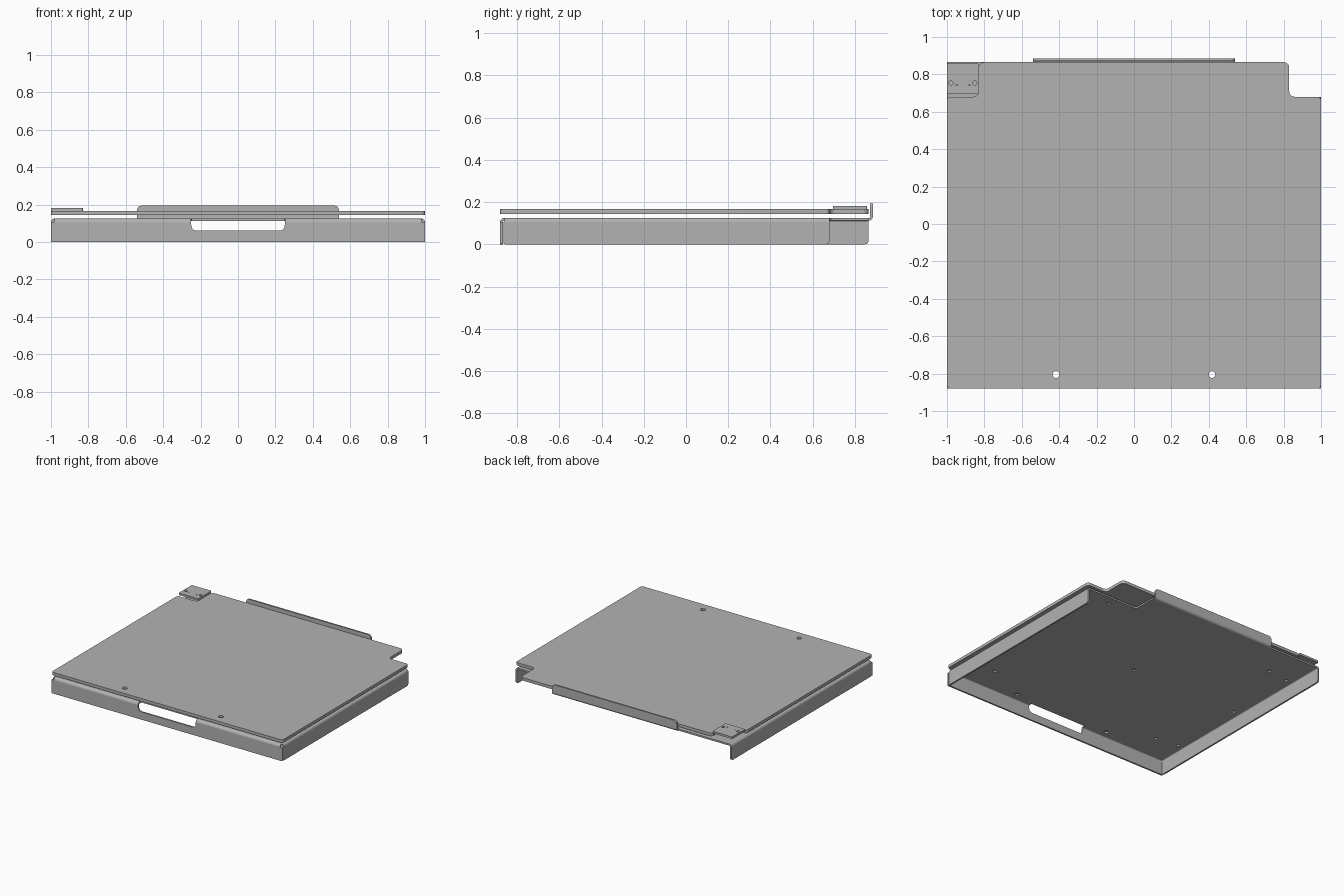
import bpy, bmesh
from math import sin, cos, pi
from mathutils import Vector

if "Cube" in bpy.data.objects:
    bpy.data.objects.remove(bpy.data.objects["Cube"])

grey = bpy.data.materials.new("grey_metal")
grey.use_nodes = True
grey.diffuse_color = (0.45, 0.45, 0.45, 1)
grey.node_tree.nodes["Principled BSDF"].inputs["Base Color"].default_value = grey.diffuse_color

T = 0.013                      # sheet thickness
R = 0.02                       # outer bend radius
DECK = 0.125                   # top of the tray
X, FRONT, BACK, NOTCH = 1.0, -0.88, 0.865, 0.68


def rounded(corners, steps=6):
    """Outline from (a, b, radius) corners, each rounded by its radius."""
    out = []
    for i, (a, b, r) in enumerate(corners):
        p = Vector((a, b))
        if r == 0:
            out.append(p)
            continue
        u = (Vector(corners[i - 1][:2]) - p).normalized()
        v = (Vector(corners[(i + 1) % len(corners)][:2]) - p).normalized()
        for k in range(steps + 1):
            t = k / steps * pi / 2
            out.append(p + u * r * (1 - sin(t)) + v * r * (1 - cos(t)))
    return out


def circle(a, b, r, n=20):
    return [Vector((a + r * cos(2 * pi * k / n), b + r * sin(2 * pi * k / n))) for k in range(n)]


def sheet(name, outline, axis, lo, hi, holes=()):
    """Fill an outline with holes and extrude it along an axis."""
    def place(p, d):
        return {"x": (d, p[0], p[1]), "y": (p[0], d, p[1]), "z": (p[0], p[1], d)}[axis]
    bm = bmesh.new()
    for loop in [outline, *holes]:
        vs = [bm.verts.new(place(p, lo)) for p in loop]
        for i, v in enumerate(vs):
            bm.edges.new((vs[i - 1], v))
    bmesh.ops.triangle_fill(bm, edges=bm.edges[:], use_beauty=True)
    ext = bmesh.ops.extrude_face_region(bm, geom=bm.faces[:], use_keep_orig=True)
    move = Vector(place((0, 0), hi - lo))
    bmesh.ops.translate(bm, vec=move, verts=[g for g in ext["geom"] if isinstance(g, bmesh.types.BMVert)])
    bmesh.ops.recalc_face_normals(bm, faces=bm.faces[:])
    me = bpy.data.meshes.new(name)
    bm.to_mesh(me)
    bm.free()
    me.materials.append(grey)
    ob = bpy.data.objects.new(name, me)
    bpy.context.collection.objects.link(ob)
    bpy.ops.object.select_all(action="DESELECT")
    ob.select_set(True)
    bpy.context.view_layer.objects.active = ob
    bpy.ops.object.shade_smooth_by_angle(angle=0.6)
    return ob


def bend(name, a, b, start, axis, lo, hi):
    """Quarter ring of sheet around centre (a, b)."""
    angles = [start + pi / 2 * k / 6 for k in range(7)]
    ring = [(a + R * cos(t), b + R * sin(t)) for t in angles]
    ring += [(a + (R - T) * cos(t), b + (R - T) * sin(t)) for t in reversed(angles)]
    sheet(name, ring, axis, lo, hi)


screw_holes = [circle(x, -0.805, 0.018) for x in (-0.417, 0.417)]

# Tray deck, with the handle cut and the back corner cut
SLOT = 0.25
deck = rounded([
    (-X + R, FRONT + R, 0), (-SLOT, FRONT + R, 0), (-SLOT, FRONT + 0.04, 0.01),
    (SLOT, FRONT + 0.04, 0.01), (SLOT, FRONT + R, 0), (X - R, FRONT + R, 0),
    (X - R, NOTCH, 0), (0.55, NOTCH, 0.02), (0.55, BACK, 0), (-X + R, BACK, 0)])
small = [circle(x, y, 0.013) for x in (-0.75, 0.75) for y in (-0.65, 0.61)]
small += [circle(x, y, 0.013) for x in (-0.93, 0.93) for y in (-0.62, 0, 0.58)]
small.append(circle(0, 0, 0.013))
sheet("tray_deck", deck, "z", DECK - T, DECK, screw_holes + small)

# Front flange with the handle slot
low = DECK - R
front = rounded([
    (-X, 0, 0.006), (X, 0, 0.006), (X, low, 0), (SLOT, low, 0), (SLOT, 0.06, 0.03),
    (-SLOT, 0.06, 0.03), (-SLOT, low, 0), (-X, low, 0)])
sheet("front_flange", front, "y", FRONT, FRONT + T)
for side, lo, hi in (("right", -X + R, -SLOT), ("left", SLOT, X - R)):
    bend("front_bend_" + side, FRONT + R, low, pi / 2, "x", lo, hi)

# Side flanges
for side, s, end in (("right", -1, BACK), ("left", 1, NOTCH)):
    start = FRONT + T + 0.002
    flange = rounded([(start, 0, 0.008), (end, 0, 0.018), (end, low, 0), (start, low, 0)])
    sheet(side + "_flange", flange, "x", *sorted((s * X, s * (X - T))))
    bend(side + "_bend", s * (X - R), low, 0 if s > 0 else pi / 2, "y", FRONT + R, end)

# Upturned back lip
LIP = 0.54
bend("back_lip_bend", BACK, DECK - T + R, -pi / 2, "x", -LIP, LIP)
lip = rounded([(-LIP, DECK - T + R, 0), (LIP, DECK - T + R, 0), (LIP, 0.194, 0.025), (-LIP, 0.194, 0.025)])
sheet("back_lip", lip, "y", BACK + R - T, BACK + R)

# Top plate, notched at both back corners
NX = 0.83
top = rounded([
    (-X, FRONT, 0.02), (X, FRONT, 0.02), (X, NOTCH, 0.02), (NX, NOTCH, 0.03), (NX, BACK, 0.03),
    (-NX, BACK, 0.03), (-NX, NOTCH, 0.03), (-X, NOTCH, 0.02)])
sheet("top_plate", top, "z", 0.143, 0.166, screw_holes)

# Small corner plate
corner = rounded([(-X, 0.695, 0.005), (-NX, 0.695, 0.005), (-NX, 0.857, 0.005), (-X, 0.857, 0.005)])
pins = [circle(x, 0.754, 0.011) for x in (-0.979, -0.851)]
pins += [circle(x, 0.743, 0.004, 10) for x in (-0.947, -0.88)]
sheet("corner_plate", corner, "z", 0.166, 0.182, pins)
